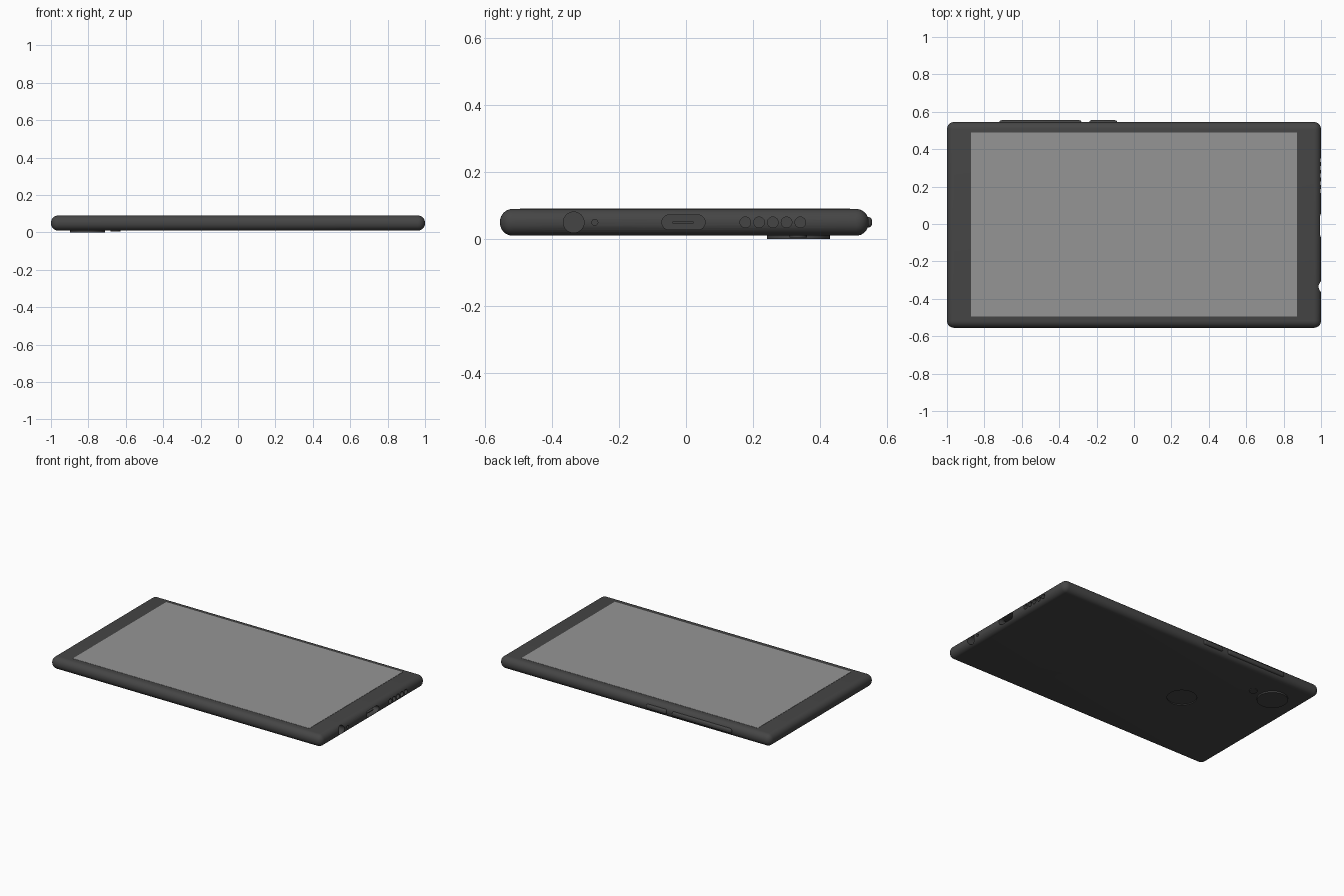
import bpy, bmesh, math
from mathutils import Matrix, Vector

if "Cube" in bpy.data.objects:
    bpy.data.objects.remove(bpy.data.objects["Cube"])

CY = -0.005   # body centre in y (buttons stick out on +y)
CZ = 0.05     # mid thickness


def material(name, rgba):
    m = bpy.data.materials.new(name)
    m.diffuse_color = rgba
    m.use_nodes = True
    m.node_tree.nodes["Principled BSDF"].inputs["Base Color"].default_value = m.diffuse_color
    return m


shell = material("dark_shell", (0.06, 0.06, 0.06, 1))
glass = material("screen_grey", (0.3, 0.3, 0.3, 1))


def finish(bm, name, mat, smooth=True):
    bmesh.ops.recalc_face_normals(bm, faces=bm.faces)
    me = bpy.data.meshes.new(name)
    bm.to_mesh(me)
    bm.free()
    ob = bpy.data.objects.new(name, me)
    bpy.context.collection.objects.link(ob)
    me.materials.append(mat)
    if smooth:
        shade(ob)
    return ob


def shade(ob):
    bpy.ops.object.select_all(action='DESELECT')
    ob.select_set(True)
    bpy.context.view_layer.objects.active = ob
    bpy.ops.object.shade_smooth_by_angle(angle=math.radians(35))


def add_box(bm, lo, hi, bevel=0, axis=None, seg=8):
    """Box between two corners; bevel all edges, or only those along axis."""
    lo, hi = Vector(lo), Vector(hi)
    vs = bmesh.ops.create_cube(bm, size=1, matrix=Matrix.Translation((lo + hi) / 2)
                               @ Matrix.Diagonal((*(hi - lo), 1)))['verts']
    if bevel:
        edges = {e for v in vs for e in v.link_edges}
        if axis is not None:
            edges = {e for e in edges
                     if abs((e.verts[0].co - e.verts[1].co).normalized()[axis]) > 0.9}
        bmesh.ops.bevel(bm, geom=list(edges), offset=bevel, segments=seg,
                        profile=0.5, affect='EDGES')


def add_disc(bm, centre, r, depth, along_x=False, seg=32):
    m = Matrix.Translation(centre)
    if along_x:
        m = m @ Matrix.Rotation(math.pi / 2, 4, 'Y')
    bmesh.ops.create_cone(bm, cap_ends=True, segments=seg, radius1=r, radius2=r,
                          depth=depth, matrix=m)


# body with rounded rim
bm = bmesh.new()
add_box(bm, (-1, CY - 0.55, 0.01), (1, CY + 0.55, 0.09), 0.038)
body = finish(bm, "body", shell, False)

# cutter for ports, speaker holes and fingerprint recess
bm = bmesh.new()
add_disc(bm, (0.98, -0.335, CZ), 0.031, 0.16, True)              # headphone jack
add_disc(bm, (0.98, -0.272, CZ), 0.009, 0.12, True, 16)          # microphone
for i in range(5):
    add_disc(bm, (0.98, 0.177 + i * 0.041, CZ), 0.016, 0.12, True, 24)
add_box(bm, (0.9, -0.072, 0.028), (1.1, 0.057, 0.072), 0.0215, 0)  # charging port
add_disc(bm, (-0.38, -0.005, 0.005), 0.09, 0.022, seg=48)        # fingerprint recess
cutter = finish(bm, "port_cutter", shell, False)
cutter.hide_render = True

mod = body.modifiers.new("ports", 'BOOLEAN')
mod.operation = 'DIFFERENCE'
mod.solver = 'EXACT'
mod.object = cutter
bpy.context.view_layer.objects.active = body
bpy.ops.object.modifier_apply(modifier=mod.name)
bpy.data.objects.remove(cutter)
shade(body)

# tongue inside the charging port
bm = bmesh.new()
add_box(bm, (0.89, -0.04, 0.047), (0.985, 0.023, 0.053))
finish(bm, "port_tongue", shell, False)

# screen, slightly proud of the body
bm = bmesh.new()
add_box(bm, (-0.872, -0.495, 0.085), (0.872, 0.489, 0.0915))
finish(bm, "screen", glass, False)

# side buttons
for name, x0, x1 in (("volume_button", -0.72, -0.28), ("power_button", -0.24, -0.09)):
    bm = bmesh.new()
    add_box(bm, (x0, 0.52, 0.034), (x1, 0.555, 0.066), 0.0125, seg=5)
    finish(bm, name, shell)

# rear camera: raised ring around a lens, and flash
bm = bmesh.new()
add_disc(bm, (-0.805, 0.335, 0.008), 0.094, 0.016, seg=48)
finish(bm, "camera_bump", shell)
bm = bmesh.new()
add_disc(bm, (-0.655, 0.335, 0.010), 0.026, 0.010, seg=24)
finish(bm, "camera_flash", shell)
